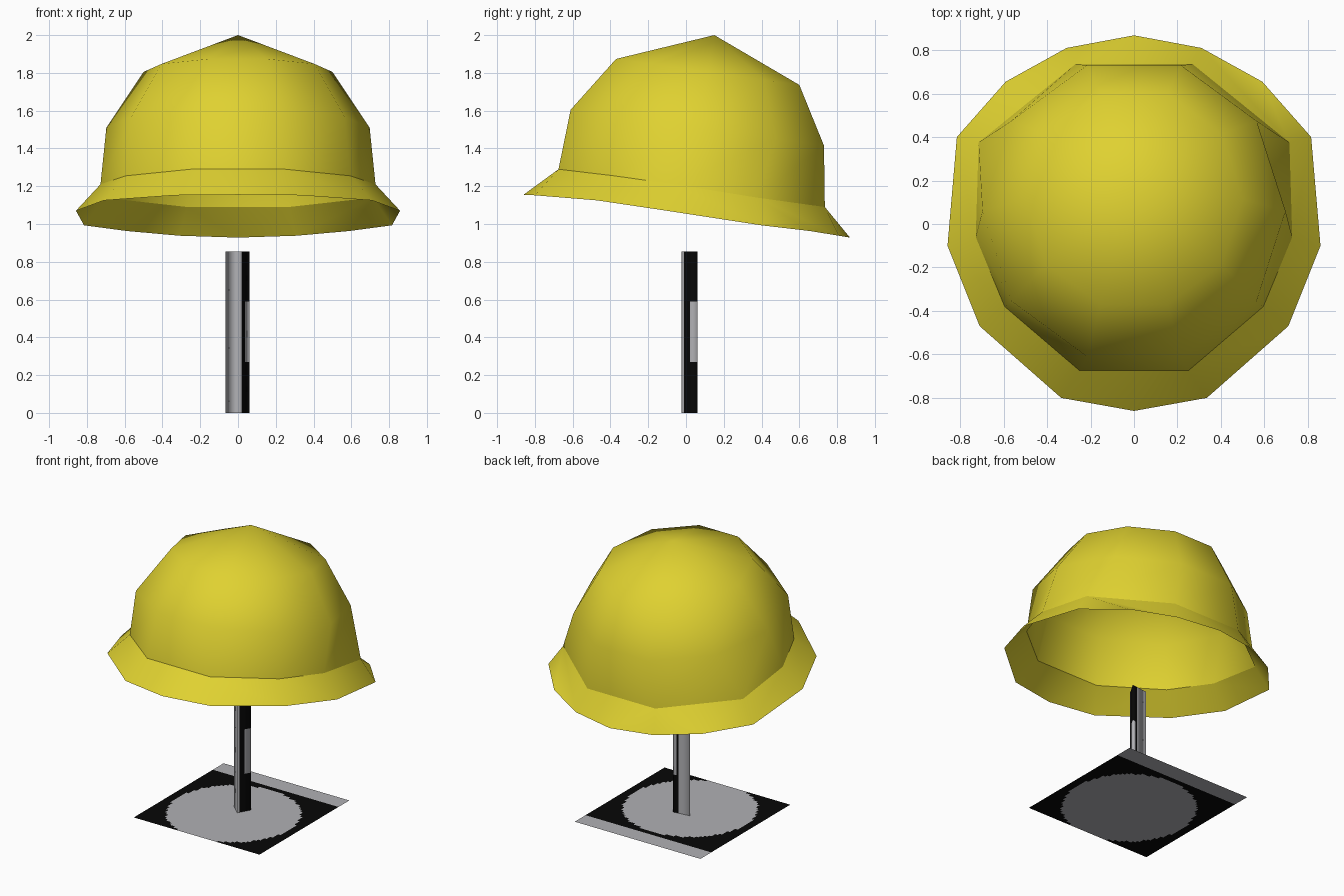
import bpy, bmesh, math

if "Cube" in bpy.data.objects:
    bpy.data.objects.remove(bpy.data.objects["Cube"])


def material(name, rgb):
    m = bpy.data.materials.new(name)
    m.diffuse_color = (*rgb, 1)
    m.use_nodes = True
    m.node_tree.nodes["Principled BSDF"].inputs["Base Color"].default_value = m.diffuse_color
    return m


YELLOW = material("helmet yellow", (0.74, 0.64, 0.03))
GREY = material("stand grey", (0.44, 0.44, 0.46))
BLACK = material("stand black", (0.002, 0.002, 0.002))


def build(name, verts, faces, mats, smooth=True, rule=None):
    """Make an object; rule(face centre) picks the material index."""
    me = bpy.data.meshes.new(name)
    me.from_pydata(verts, [], faces)
    for m in mats:
        me.materials.append(m)
    for p in me.polygons:
        p.use_smooth = smooth
        if rule:
            p.material_index = rule(p.center)
    ob = bpy.data.objects.new(name, me)
    bpy.context.collection.objects.link(ob)
    return ob


def mirrored(half):
    """Close a front-to-back half ring by mirroring it in x."""
    return half + [(-x, y, z) for x, y, z in reversed(half) if abs(x) > 1e-4]


def tilted_ring(rx, ry, cy, cz):
    """Ten-sided ring leaning back like the helmet."""
    half = []
    for k in range(5):
        a = math.radians(18 + 36 * k)
        y = -ry * math.cos(a)
        half.append((rx * math.sin(a), cy + y, cz - 0.142 * y))
    return mirrored(half)


# Dome: three rings and a tip
rim = mirrored([(0.25, -0.675, 1.29), (0.595, -0.38, 1.255), (0.728, -0.06, 1.21),
                (0.715, 0.375, 1.14), (0.27, 0.735, 1.09)])
verts = rim + tilted_ring(0.697, 0.705, 0.06, 1.51) + tilted_ring(0.5, 0.51, 0.115, 1.805)
verts.append((0, 0.15, 2.0))
faces = []
for r in range(2):
    for i in range(10):
        j = (i + 1) % 10
        faces.append((r * 10 + i, r * 10 + j, r * 10 + 10 + j, r * 10 + 10 + i))
faces += [(20 + i, 20 + (i + 1) % 10, 30) for i in range(10)]
build("helmet_dome", verts, faces, [YELLOW])

# Brim: triangle strip from the outer edge to the dome rim
outer = mirrored([(0, -0.86, 1.155), (0.335, -0.8, 1.152), (0.71, -0.47, 1.125),
                  (0.858, -0.1, 1.07), (0.815, 0.4, 0.993), (0.59, 0.655, 0.963),
                  (0.31, 0.81, 0.938), (0, 0.868, 0.928)])
n, m = len(outer), len(rim)


def angle(ring, i):
    x, y, _ = ring[i % len(ring)]
    return math.atan2(x, 0.02 - y) % math.tau + math.tau * (i // len(ring))


faces, i, j = [], 0, 0
while i < n or j < m:
    if j >= m or (i < n and angle(outer, i + 1) <= angle(rim, j + 1)):
        faces.append((i % n, (i + 1) % n, n + j % m))
        i += 1
    else:
        faces.append((i % n, n + (j + 1) % m, n + j % m))
        j += 1
build("helmet_brim", outer + rim, faces, [YELLOW])

# Pole: open triangular tube, black along one edge with a grey patch
corners = [(-0.065, 0.045), (0.011, -0.025), (0.06, 0.06)]
section = []
for a, b in zip(corners, corners[1:] + corners[:1]):
    section.append(a)
    cuts = sorted((x - a[0]) / (b[0] - a[0]) for x in (0.02, 0.037))
    section += [(a[0] + t * (b[0] - a[0]), a[1] + t * (b[1] - a[1])) for t in cuts if 0 < t < 1]
s = len(section)
verts = [(x, y, z) for z in (0, 0.27, 0.59, 0.855) for x, y in section]
faces = [(r * s + k, r * s + (k + 1) % s, r * s + s + (k + 1) % s, r * s + s + k)
         for r in range(3) for k in range(s)]


def pole_rule(c):
    patch = c.x > 0.037 and 0.27 < c.z < 0.59
    return 1 if c.x > 0.02 and not patch else 0


build("stand_pole", verts, faces, [GREY, BLACK], True, pole_rule)

# Base: flat square, black with a grey disc and a grey strip at the back
N = 50
verts = [(-0.5 + i / N, -0.47 + 1.02 * k / N, 0) for k in range(N + 1) for i in range(N + 1)]
faces = [(k * (N + 1) + i, k * (N + 1) + i + 1, (k + 1) * (N + 1) + i + 1, (k + 1) * (N + 1) + i)
         for k in range(N) for i in range(N)]


def base_rule(c):
    return 0 if c.y > 0.42 or math.hypot(c.x, c.y + 0.05) < 0.44 else 1


build("stand_base", verts, faces, [GREY, BLACK], False, base_rule)
